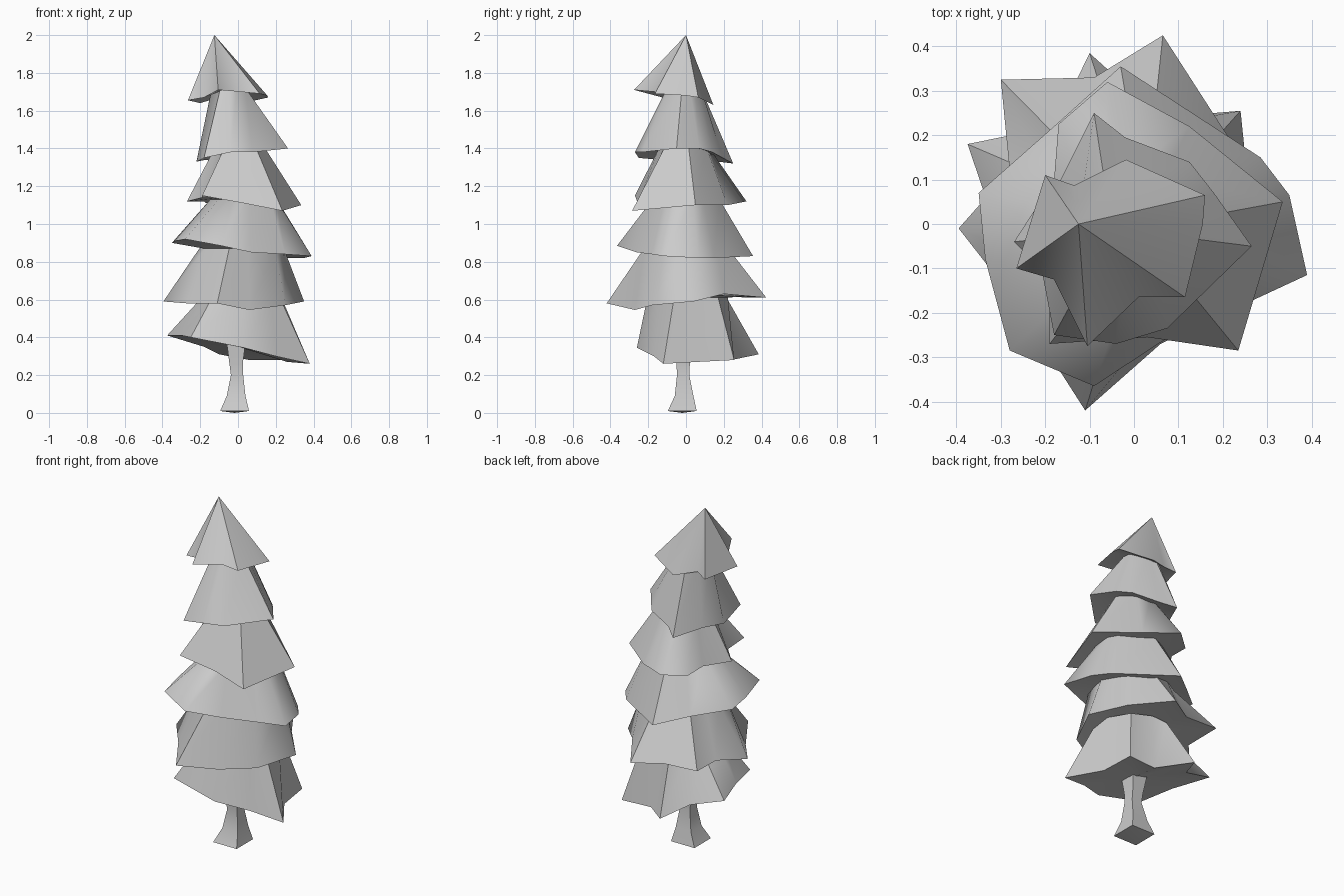
import bpy, bmesh, math


def finish(name, bm, angle=55):
    bmesh.ops.recalc_face_normals(bm, faces=bm.faces)
    me = bpy.data.meshes.new(name)
    bm.to_mesh(me)
    bm.free()
    ob = bpy.data.objects.new(name, me)
    bpy.context.collection.objects.link(ob)
    bpy.context.view_layer.objects.active = ob
    ob.select_set(True)
    bpy.ops.object.shade_smooth_by_angle(angle=math.radians(angle))
    ob.select_set(False)


def fan(bm, ring, point):
    c = bm.verts.new(point)
    for i in range(len(ring)):
        bm.faces.new((ring[i - 1], ring[i], c))


def bridge(bm, a, b):
    for i in range(len(a)):
        bm.faces.new((a[i - 1], a[i], b[i], b[i - 1]))


def tier(name, top, radius, under, rim):
    """Skirt from a narrow neck to a ragged rim, closed underneath."""
    bm = bmesh.new()
    outer = [bm.verts.new(p) for p in rim]
    if radius:
        neck = []
        for x, y, z in rim:
            a = math.atan2(y - top[1], x - top[0])
            neck.append(bm.verts.new((top[0] + radius * math.cos(a),
                                      top[1] + radius * math.sin(a), top[2])))
        bridge(bm, outer, neck)
        fan(bm, neck, top)
    else:
        fan(bm, outer, top)
    fan(bm, outer, under)
    finish(name, bm)


# Foliage tiers, bottom to top, rims counter-clockwise
tier("foliage_tier_1", (0.02, 0.01, 0.61), 0.215, (0, 0, 0.35), [
    (0.38, -0.12, 0.26), (0.26, 0.06, 0.27), (0.24, 0.255, 0.28),
    (0.06, 0.24, 0.28), (-0.10, 0.385, 0.31), (-0.18, 0.22, 0.35),
    (-0.375, 0.18, 0.41), (-0.30, -0.04, 0.41), (-0.25, -0.24, 0.40),
    (0.03, -0.26, 0.345), (0.20, -0.17, 0.30)])
tier("foliage_tier_2", (0.02, 0, 0.87), 0.225, (0.03, 0, 0.63), [
    (0.35, 0.04, 0.59), (0.21, 0.20, 0.63), (0.065, 0.425, 0.61),
    (-0.09, 0.33, 0.61), (-0.30, 0.325, 0.62), (-0.28, 0.12, 0.60),
    (-0.395, -0.01, 0.59), (-0.27, -0.17, 0.58), (-0.11, -0.42, 0.58),
    (0.06, -0.27, 0.545), (0.25, -0.18, 0.57)])
tier("foliage_tier_3", (0.03, 0, 1.13), 0.18, (0.02, 0, 0.89), [
    (0.39, -0.115, 0.83), (0.35, 0.065, 0.82), (0.285, 0.15, 0.82),
    (-0.03, 0.355, 0.83), (-0.18, 0.22, 0.87), (-0.35, 0.07, 0.90),
    (-0.335, -0.08, 0.91), (-0.28, -0.285, 0.92), (-0.09, -0.365, 0.885),
    (0.07, -0.26, 0.85), (0.25, -0.18, 0.84)])
tier("foliage_tier_4", (0.01, -0.01, 1.41), 0.13, (0.02, 0, 1.15), [
    (0.335, 0.05, 1.10), (0.125, 0.22, 1.10), (-0.06, 0.32, 1.12),
    (-0.17, 0.225, 1.11), (-0.18, 0.10, 1.12), (-0.27, -0.04, 1.12),
    (-0.19, -0.12, 1.14), (-0.19, -0.27, 1.15), (0.03, -0.255, 1.11),
    (0.235, -0.285, 1.07)])
tier("foliage_tier_5", (-0.05, -0.01, 1.72), 0.09, (0, -0.01, 1.42), [
    (0.265, -0.05, 1.40), (0.18, 0.07, 1.40), (0.125, 0.14, 1.38),
    (-0.02, 0.195, 1.35), (-0.09, 0.25, 1.32), (-0.17, 0.09, 1.34),
    (-0.22, -0.04, 1.33), (-0.18, -0.25, 1.35), (-0.04, -0.27, 1.38),
    (0.075, -0.235, 1.38)])
tier("foliage_top", (-0.125, 0, 2.0), 0, (-0.05, -0.01, 1.72), [
    (0.16, 0.065, 1.67), (-0.018, 0.145, 1.63), (-0.135, 0.087, 1.66),
    (-0.20, 0.11, 1.64), (-0.265, -0.10, 1.655), (-0.18, -0.125, 1.67),
    (-0.105, -0.275, 1.71), (0.01, -0.165, 1.70), (0.115, -0.165, 1.69),
    (0.155, 0.0, 1.68)])

# Trunk: four-sided with a flared foot; (x, y, z, radius)
bm = bmesh.new()
prev = None
for x, y, z, r in [(-0.018, -0.02, 0.01, 0.108), (-0.01, -0.01, 0.09, 0.07),
                   (-0.005, -0.015, 0.2, 0.046), (-0.01, -0.015, 0.26, 0.05),
                   (-0.01, -0.01, 0.37, 0.07)]:
    ring = [bm.verts.new((x + r * math.cos(a), y + r * math.sin(a), z))
            for a in (math.tau * (i + 0.5) / 4 for i in range(4))]
    if prev:
        bridge(bm, prev, ring)
    else:
        fan(bm, ring, (x, y, 0))
    prev = ring
bm.faces.new(prev)
finish("trunk", bm, 30)
